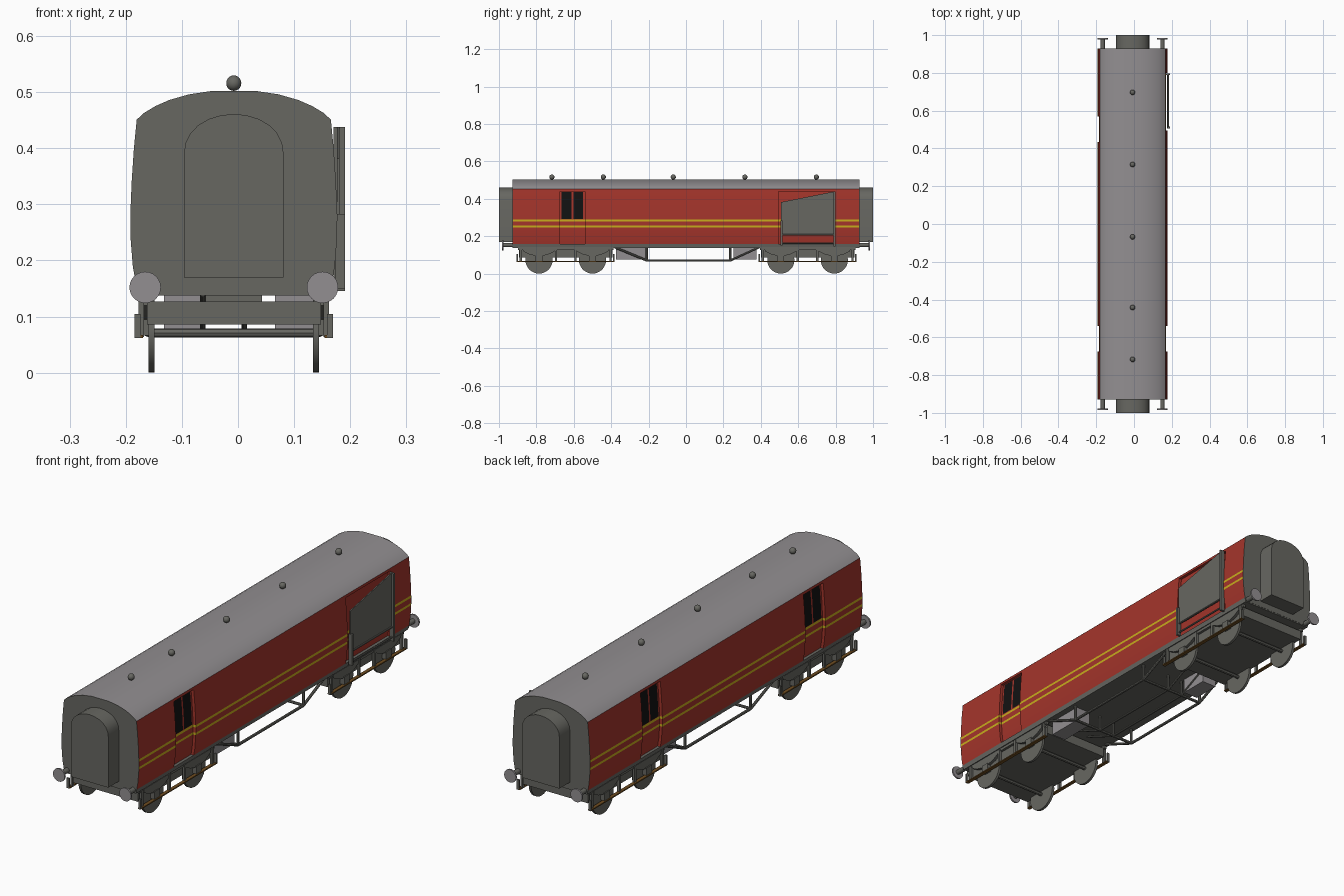
import bpy, bmesh, math
from mathutils import Vector

if "Cube" in bpy.data.objects:
    bpy.data.objects.remove(bpy.data.objects["Cube"])

CX = -0.0075          # body centre line (the net stands out on the right only)
L = 0.927             # half length of the body


def mat(name, r, g, b):
    m = bpy.data.materials.new(name)
    m.diffuse_color = (r, g, b, 1)
    m.use_nodes = True
    m.node_tree.nodes["Principled BSDF"].inputs["Base Color"].default_value = m.diffuse_color
    return m


RED = mat("coach_red", 0.37, 0.035, 0.024)
YELLOW = mat("stripe_yellow", 0.58, 0.42, 0.012)
LIGHT = mat("light_grey", 0.29, 0.275, 0.285)
DARK = mat("dark_grey", 0.135, 0.135, 0.12)
BLACK = mat("window_black", 0.006, 0.006, 0.006)
BROWN = mat("board_brown", 0.16, 0.075, 0.015)


def finish(name, bm, *mats, fix=True):
    if fix:
        bmesh.ops.recalc_face_normals(bm, faces=bm.faces)
    me = bpy.data.meshes.new(name)
    bm.to_mesh(me)
    bm.free()
    for m in mats:
        me.materials.append(m)
    ob = bpy.data.objects.new(name, me)
    bpy.context.collection.objects.link(ob)
    return ob


def prism(name, pts, axis, a, b, m):
    """Extrude a profile: axis 'x' takes (y, z) points, axis 'y' takes (x, z)."""
    bm = bmesh.new()
    put = (lambda p, t: (t, p[0], p[1])) if axis == 'x' else (lambda p, t: (p[0], t, p[1]))
    va = [bm.verts.new(put(p, a)) for p in pts]
    vb = [bm.verts.new(put(p, b)) for p in pts]
    bm.faces.new(va)
    bm.faces.new(vb)
    n = len(pts)
    for i in range(n):
        j = (i + 1) % n
        bm.faces.new((va[i], va[j], vb[j], vb[i]))
    return finish(name, bm, m)


def box(name, x0, x1, y0, y1, z0, z1, m):
    return prism(name, [(x0, z0), (x1, z0), (x1, z1), (x0, z1)], 'y', y0, y1, m)


def rod(name, p, q, r, m, n=8):
    p, q = Vector(p), Vector(q)
    bm = bmesh.new()
    bmesh.ops.create_cone(bm, cap_ends=True, segments=n, radius1=r, radius2=r, depth=(q - p).length)
    bmesh.ops.rotate(bm, verts=bm.verts, matrix=Vector((0, 0, 1)).rotation_difference(q - p).to_matrix())
    bmesh.ops.translate(bm, verts=bm.verts, vec=(p + q) / 2)
    return finish(name, bm, m)


# Side profile: (half width, height)
SIDE = [(0.172, 0.143), (0.180, 0.19), (0.184, 0.24), (0.1845, 0.28), (0.182, 0.34), (0.178, 0.40), (0.173, 0.451)]


def half(z):
    for (w0, z0), (w1, z1) in zip(SIDE, SIDE[1:]):
        if z <= z1:
            return w0 + (w1 - w0) * (z - z0) / (z1 - z0)
    return SIDE[-1][0]


ROWS = [0.143, 0.157, 0.19, 0.246, 0.256, 0.279, 0.289, 0.34, 0.40, 0.44, 0.451]
DEPTH = 0.013


def sheet(bm, s, ys, zs, off=0.0):
    grid = [[bm.verts.new((CX + s * (half(z) - off), y, z)) for z in zs] for y in ys]
    for i in range(len(ys) - 1):
        for k in range(len(zs) - 1):
            q = [grid[i][k], grid[i + 1][k], grid[i + 1][k + 1], grid[i][k + 1]]
            bm.faces.new(q if s > 0 else q[::-1])


# Body sides with stripes and recessed openings
def body_side(name, s, openings):
    bm = bmesh.new()
    ys = sorted([-L, L] + [y for o in openings for y in o])
    sheet(bm, s, ys, ROWS)
    for f in bm.faces:
        z = f.calc_center_median().z
        f.material_index = 2 if z < 0.157 else 1 if 0.246 < z < 0.256 or 0.279 < z < 0.289 else 0
    for a, b in openings:
        faces = [f for f in bm.faces if a < f.calc_center_median().y < b
                 and 0.157 < f.calc_center_median().z < 0.44]
        res = bmesh.ops.extrude_face_region(bm, geom=faces)
        moved = [g for g in res["geom"] if isinstance(g, bmesh.types.BMVert)]
        bmesh.ops.translate(bm, verts=moved, vec=(-s * DEPTH, 0, 0))
        old = [f for f in faces if f.is_valid]
        if old:
            bmesh.ops.delete(bm, geom=old, context='FACES')
    finish(name, bm, RED, YELLOW, DARK, fix=False)


DOOR_F, DOOR_B, NET = (-0.675, -0.54), (0.435, 0.57), (0.495, 0.80)
body_side("right_side", 1, [DOOR_F, NET])
body_side("left_side", -1, [DOOR_F, DOOR_B])

# Pairs of black door windows
for s, (a, b) in [(1, DOOR_F), (-1, DOOR_F), (-1, DOOR_B)]:
    bm = bmesh.new()
    for y0, y1 in [(a + 0.010, a + 0.064), (a + 0.073, b - 0.010)]:
        sheet(bm, s, [y0, y1], [0.292, 0.34, 0.40, 0.436], DEPTH - 0.0015)
    finish("door_windows", bm, BLACK, fix=False)

# Roof arc, ends and floor
ROOF_HALF = [(0.173, 0.451), (0.160, 0.463), (0.140, 0.475), (0.115, 0.486), (0.080, 0.496), (0.040, 0.502)]
arc = [(CX + w, z) for w, z in ROOF_HALF] + [(CX - w, z) for w, z in ROOF_HALF[::-1]]
prism("roof", arc, 'y', -L, L, LIGHT)
outline = [(CX + w, z) for w, z in SIDE[:-1]] + arc + [(CX - w, z) for w, z in SIDE[-2::-1]]
for s in (-1, 1):
    prism("body_end", outline, 'y', s * (L - 0.001), s * (L + 0.001), DARK)
box("floor", CX - 0.17, CX + 0.17, -L, L, 0.138, 0.146, DARK)

# Arched gangway at each end
gw = 0.089
arch = [(CX - gw, 0.17), (CX + gw, 0.17)]
for i in range(13):
    t = math.pi * i / 12
    arch.append((CX + gw * math.cos(t), 0.388 + 0.073 * math.sin(t) ** 0.9))
arch.append((CX - gw, 0.388))
arch.pop(-2)
for s in (-1, 1):
    prism("gangway", arch, 'y', s * (L - 0.005), s * 1.0, DARK)
    # Buffers
    for e in (-1, 1):
        x = CX + e * 0.158
        rod("buffer_shaft", (x, s * 0.90, 0.152), (x, s * 0.98, 0.152), 0.011, DARK, 12)
        rod("buffer_head", (x, s * 0.977, 0.152), (x, s * 0.984, 0.152), 0.028, LIGHT, 24)

# Roof ventilators
for y in (-0.717, -0.442, -0.068, 0.315, 0.697):
    bm = bmesh.new()
    bmesh.ops.create_uvsphere(bm, u_segments=14, v_segments=10, radius=0.0138)
    bmesh.ops.translate(bm, verts=bm.verts, vec=(CX, y, 0.516))
    finish("roof_vent", bm, DARK)

# Bogies
for c in (-0.643, 0.650):
    box("bogie_frame", CX - 0.155, CX + 0.155, c - 0.25, c + 0.25, 0.086, 0.127, DARK)
    box("bogie_pivot", CX - 0.05, CX + 0.05, c - 0.05, c + 0.05, 0.12, 0.142, DARK)
    for w in (c - 0.143, c + 0.143):
        rod("axle", (CX - 0.15, w, 0.071), (CX + 0.15, w, 0.071), 0.008, DARK)
        for e in (-1, 1):
            rod("wheel", (CX + e * 0.141, w, 0.0725), (CX + e * 0.152, w, 0.0725), 0.0725, DARK, 32)
            # Leaf spring and axle box
            leaf = [(w - 0.085, 0.135), (w - 0.085, 0.120), (w - 0.055, 0.104), (w - 0.02, 0.095),
                    (w + 0.02, 0.095), (w + 0.055, 0.104), (w + 0.085, 0.120), (w + 0.085, 0.135)]
            prism("leaf_spring", leaf, 'x', CX + e * 0.150, CX + e * 0.168, DARK)
            box("axle_box", CX + e * 0.150, CX + e * 0.172, w - 0.018, w + 0.018, 0.066, 0.100, DARK)
    for e in (-1, 1):
        # Footboard on its hangers
        box("footboard", CX + e * 0.162, CX + e * 0.177, c - 0.26, c + 0.26, 0.062, 0.067, BROWN)
        box("bogie_top_bar", CX + e * 0.153, CX + e * 0.166, c - 0.255, c + 0.255, 0.126, 0.138, DARK)
        for d in (-0.24, -0.052, 0.052, 0.24):
            box("hanger", CX + e * 0.160, CX + e * 0.170, c + d - 0.006, c + d + 0.006, 0.064, 0.135, DARK)
        for d in (-0.258, 0.258):
            box("board_bracket", CX + e * 0.166, CX + e * 0.177, c + d - 0.004, c + d + 0.004, 0.062, 0.105, DARK)

# Truss rods under the middle
for x, r in ((CX - 0.154, 0.006), (CX + 0.154, 0.006), (-0.0625, 0.005), (0.011, 0.005)):
    path = [(x, -0.38, 0.140), (x, -0.21, 0.070), (x, 0.237, 0.070), (x, 0.39, 0.140)]
    for p, q in zip(path, path[1:]):
        rod("truss_rod", p, q, r, DARK)
    for y in (-0.21, 0.237):
        rod("truss_post", (x, y, 0.068), (x, y, 0.142), r, DARK)
for y in (-0.21, 0.237):
    rod("truss_crossbar", (CX - 0.154, y, 0.070), (CX + 0.154, y, 0.070), 0.006, DARK)

# Equipment boxes
box("battery_box", 0.066, 0.135, -0.375, -0.215, 0.075, 0.142, LIGHT)
box("equipment_box", -0.132, -0.062, 0.255, 0.378, 0.075, 0.142, LIGHT)

# Folded collecting net on the right side
prism("net_panel", [(0.508, 0.205), (0.79, 0.205), (0.79, 0.438), (0.508, 0.382)], 'x', 0.176, 0.181, DARK)
box("net_rear_post", 0.170, 0.191, 0.788, 0.798, 0.146, 0.438, DARK)
box("net_front_post", 0.174, 0.191, 0.505, 0.515, 0.150, 0.283, DARK)
for z in (0.163, 0.207):
    rod("net_bar", (0.182, 0.51, z), (0.182, 0.793, z), 0.004, DARK)

# Smooth the rounded parts, keep edges sharp
for ob in bpy.data.objects:
    ob.select_set(True)
    bpy.context.view_layer.objects.active = ob
bpy.ops.object.shade_smooth_by_angle(angle=math.radians(35))
